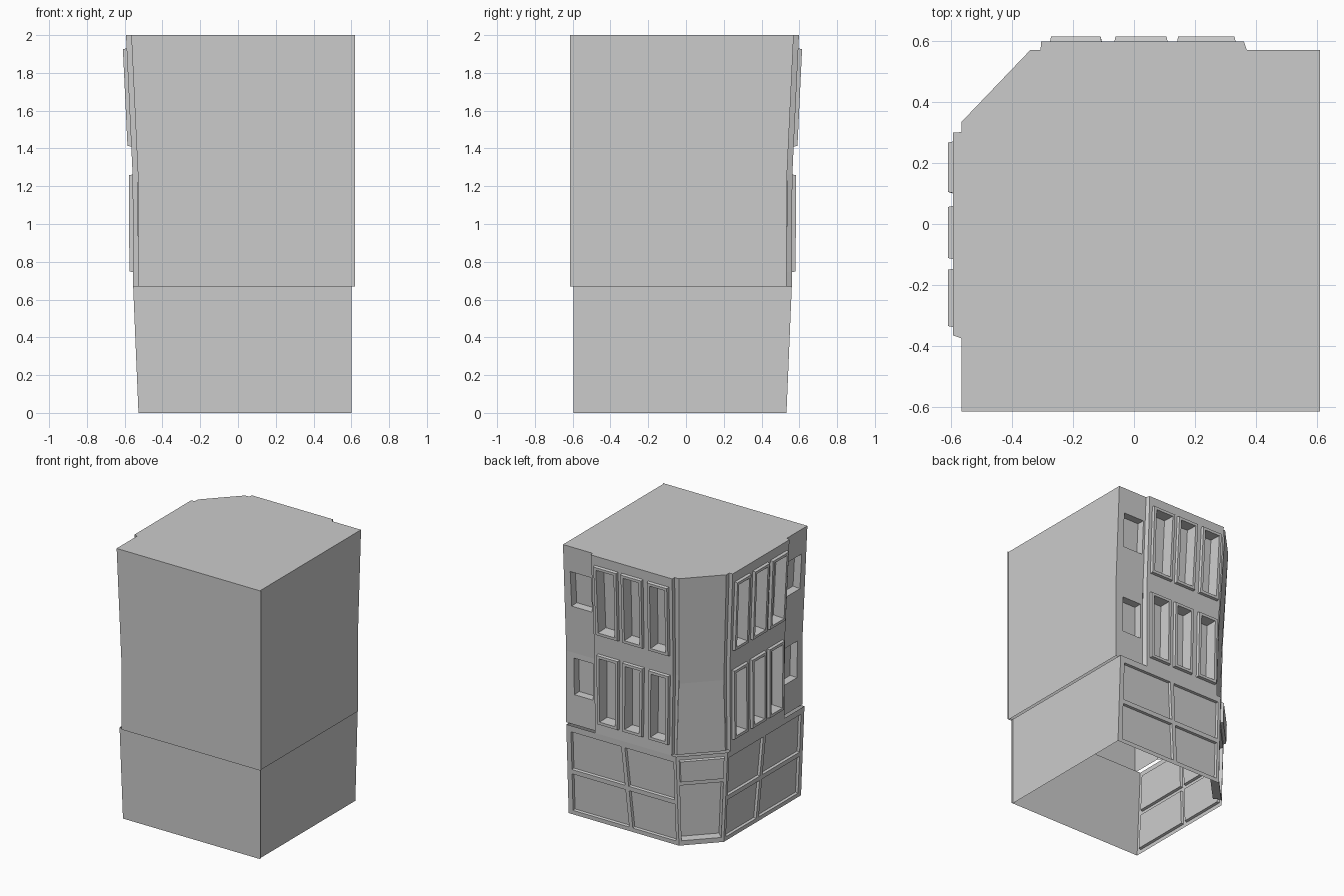
import bpy, bmesh
from mathutils import Vector

if "Cube" in bpy.data.objects:
    bpy.data.objects.remove(bpy.data.objects["Cube"])

SPLIT, TOP = 0.668, 2.0


def lerp(a, b, t):
    return a + (b - a) * t


def upper_y(z):            # upper wall: upright, then leaning outward
    return 0.532 + 0.038 * max(0, (z - 1.2) / 0.8)


def lower_y(z):            # shopfront wall leans outward all the way
    return lerp(0.532, 0.56, z / SPLIT)


def mirror(p):             # reflection across the building's diagonal
    return Vector((0.005 - p[1], -0.005 - p[0], p[2]))


def grid(bm, pts):
    """Quads from columns of points, listed left to right seen from outside."""
    vs = [[bm.verts.new(p) for p in col] for col in pts]
    return [[bm.faces.new((vs[i][j], vs[i + 1][j], vs[i + 1][j + 1], vs[i][j + 1]))
             for j in range(len(vs[0]) - 1)] for i in range(len(vs) - 1)]


def back_wall(bm, cols, rows, prof):
    """cols: (x at storey bottom, x at storey top, outward offset)."""
    z0, z1 = rows[0], rows[-1]
    return grid(bm, [[(lerp(a, b, (z - z0) / (z1 - z0)), prof(z) + d, z)
                      for z in rows] for a, b, d in cols])


def steps(bm, faces, *moves):
    """Frames and recesses: repeated inset (thickness, depth)."""
    bm.normal_update()
    for t, d in moves:
        bmesh.ops.inset_individual(bm, faces=faces, thickness=t, depth=d,
                                   use_even_offset=True)
        bm.normal_update()


def finish(bm, name, mirrored=False):
    bmesh.ops.remove_doubles(bm, verts=bm.verts, dist=0.0002)
    names = [name + "_back", name + "_left"] if mirrored else [name]
    for n in names:
        me = bpy.data.meshes.new(n)
        bm.to_mesh(me)
        bpy.context.collection.objects.link(bpy.data.objects.new(n, me))
        if mirrored:
            for v in bm.verts:
                v.co = mirror(v.co)
            bmesh.ops.reverse_faces(bm, faces=bm.faces)
    bm.free()


def cap(name, half, inset=None, down=False):
    """Flat polygon from its back half; optional inset leaves an open rim."""
    pts = half + [mirror(p) for p in reversed(half)]
    bm = bmesh.new()
    f = bm.faces.new([bm.verts.new(p) for p in pts])
    bm.normal_update()
    if (f.normal.z > 0) == down:
        f.normal_flip()
    if inset:
        bmesh.ops.inset_region(bm, faces=[f], thickness=inset, use_even_offset=True)
        bmesh.ops.delete(bm, geom=[f], context='FACES')
    finish(bm, name)


# Upper storeys: side section with two recessed windows
bm = bmesh.new()
rows = [SPLIT, 0.89, 1.16, 1.2, 1.55, 1.81, TOP]
f = back_wall(bm, [(0.61, 0.61, 0), (0.54, 0.56, 0), (0.39, 0.385, 0), (0.37, 0.37, 0)],
              rows, upper_y)
steps(bm, [f[1][1], f[1][4]], (0.003, -0.055))

# Upper storeys: raised bay with six framed windows
B = 0.028
rows = [SPLIT, 0.745, 1.2, 1.262, 1.41, 1.93, TOP]
rows.remove(1.2)
cols = [(0.37, 0.37, 0), (0.355, 0.36, B),
        (0.327, 0.334, B), (0.155, 0.14, B),
        (0.122, 0.11, B), (-0.043, -0.066, B),
        (-0.088, -0.107, B), (-0.257, -0.277, B),
        (-0.275, -0.305, B), (-0.276, -0.306, 0), (-0.297, -0.34, 0)]
f = back_wall(bm, cols, rows, upper_y)
steps(bm, [f[i][j] for i in (2, 4, 6) for j in (1, 3)],
      (0.004, 0.02), (0.02, 0.0), (0.004, -0.085))

# Upper storeys: plain side wall
zs = [SPLIT, 1.2, TOP]
grid(bm, [[(0.61, -0.615, z) for z in zs], [(0.61, upper_y(z), z) for z in zs]])
finish(bm, "upper_wall", True)

# Upper storeys: angled corner
bm = bmesh.new()
edge = [Vector((lerp(-0.297, -0.34, (z - SPLIT) / (TOP - SPLIT)), upper_y(z), z)) for z in zs]
grid(bm, [edge, [mirror(p) for p in edge]])
finish(bm, "upper_corner")

# Shopfront: four recessed panels and a plain side wall
bm = bmesh.new()
rows = [0, 0.03, 0.305, 0.338, 0.622, SPLIT]
f = back_wall(bm, [(0.59, 0.59, 0), (0.553, 0.553, 0), (0.09, 0.145, 0),
                   (0.06, 0.115, 0), (-0.292, -0.288, 0), (-0.315, -0.31, 0)],
              rows, lower_y)
steps(bm, [f[i][j] for i in (1, 3) for j in (1, 3)], (0.004, -0.018))
zs = [0, SPLIT]
grid(bm, [[(0.59, -0.595, z) for z in zs], [(0.59, lower_y(z), z) for z in zs]])
finish(bm, "shopfront_wall", True)

# Corner entrance: recessed door below a raised header board
bm = bmesh.new()
rows = [0, 0.035, 0.45, 0.48, 0.64, SPLIT]
edge = [Vector((lerp(-0.315, -0.31, z / SPLIT), lower_y(z), z)) for z in rows]
f = grid(bm, [[p.lerp(mirror(p), t) for p in edge] for t in (0, 0.06, 0.94, 1)])
steps(bm, [f[1][1]], (0.004, -0.06))
steps(bm, [f[1][3]], (0.004, 0.02))
finish(bm, "corner_entrance")

# Roof
y = upper_y(TOP)
cap("roof", [Vector((a, b, TOP)) for a, b in
             ((0.61, y), (0.37, y), (0.36, y + B), (-0.305, y + B), (-0.306, y), (-0.34, y))]
    [::-1] + [Vector((0.61, -0.615, TOP))])

# Ledge between storeys, and the rim under the upper storeys
y = lower_y(SPLIT)
cap("ledge", [Vector((-0.31, y, SPLIT)), Vector((0.59, y, SPLIT)),
              Vector((0.59, -0.595, SPLIT))], 0.1)
y = upper_y(SPLIT)
cap("upper_rim", [Vector((-0.297, y, SPLIT - 0.001)), Vector((0.61, y, SPLIT - 0.001)),
                  Vector((0.61, -0.615, SPLIT - 0.001))], 0.1, True)
